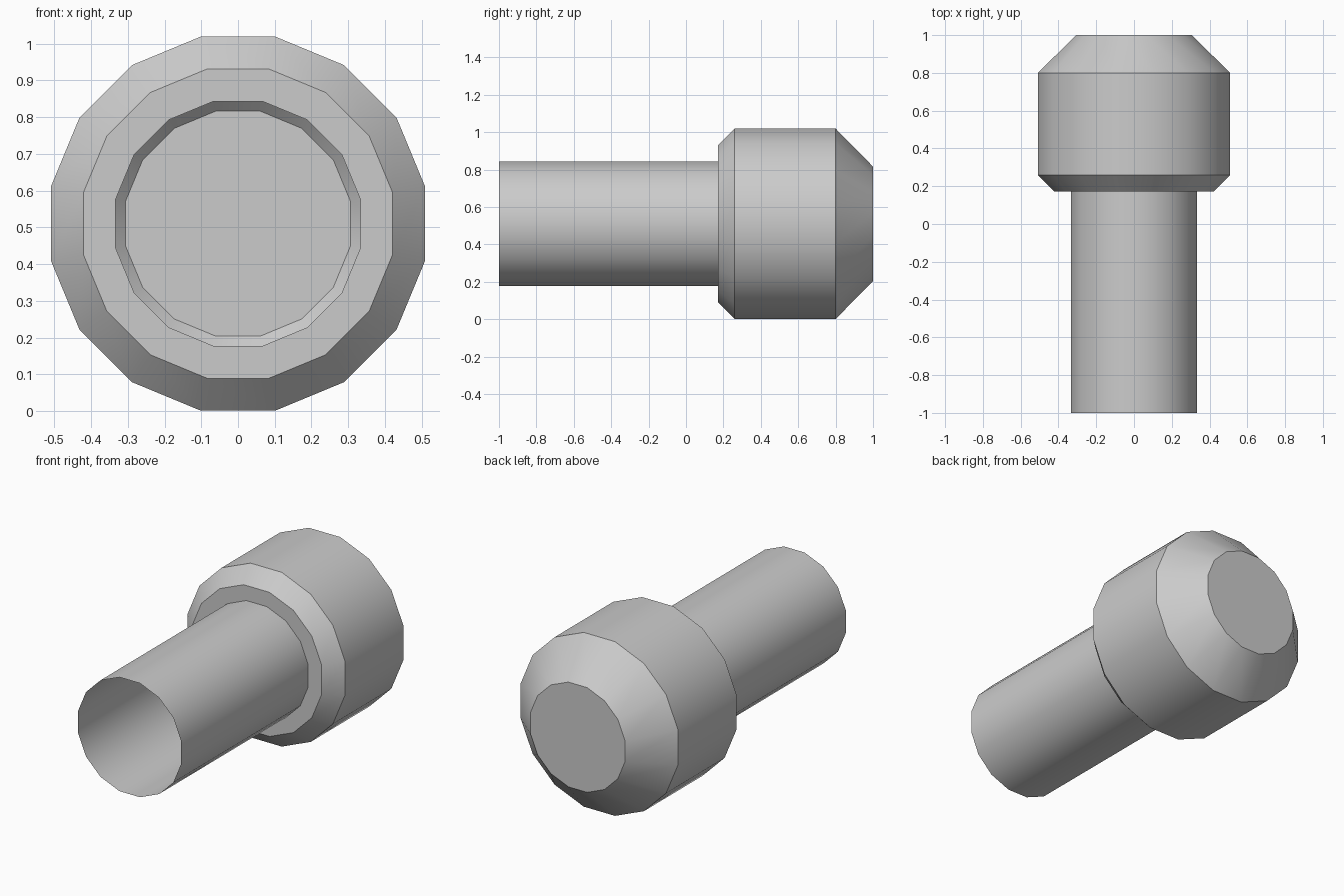
import bpy, bmesh, math

if "Cube" in bpy.data.objects:
    bpy.data.objects.remove(bpy.data.objects["Cube"])

SIDES = 16
CENTRE_Z = 0.51
# (y, flat-to-centre distance) from the open pipe end to the closed cap
PROFILE = [(-1.0, 0.333), (0.172, 0.333), (0.172, 0.421),
           (0.26, 0.509), (0.80, 0.509), (1.0, 0.306)]


def ring(bm, y, apothem):
    r = apothem / math.cos(math.pi / SIDES)
    angles = [(i + 0.5) * 2 * math.pi / SIDES for i in range(SIDES)]
    return [bm.verts.new((r * math.cos(a), y, CENTRE_Z + r * math.sin(a)))
            for a in angles]


# Hollow pipe with a chamfered, capped collar
bm = bmesh.new()
rings = [ring(bm, y, a) for y, a in PROFILE]
for lo, hi in zip(rings, rings[1:]):
    for i in range(SIDES):
        j = (i + 1) % SIDES
        bm.faces.new((lo[i], hi[i], hi[j], lo[j]))

# Flat end cap; the pipe mouth stays open
bm.faces.new(rings[-1][::-1])

bm.normal_update()
mesh = bpy.data.meshes.new("capped_pipe")
bm.to_mesh(mesh)
bm.free()
obj = bpy.data.objects.new("capped_pipe", mesh)
bpy.context.collection.objects.link(obj)

# Smooth sides with crisp rims
bpy.context.view_layer.objects.active = obj
obj.select_set(True)
bpy.ops.object.shade_smooth_by_angle(angle=math.radians(30))
